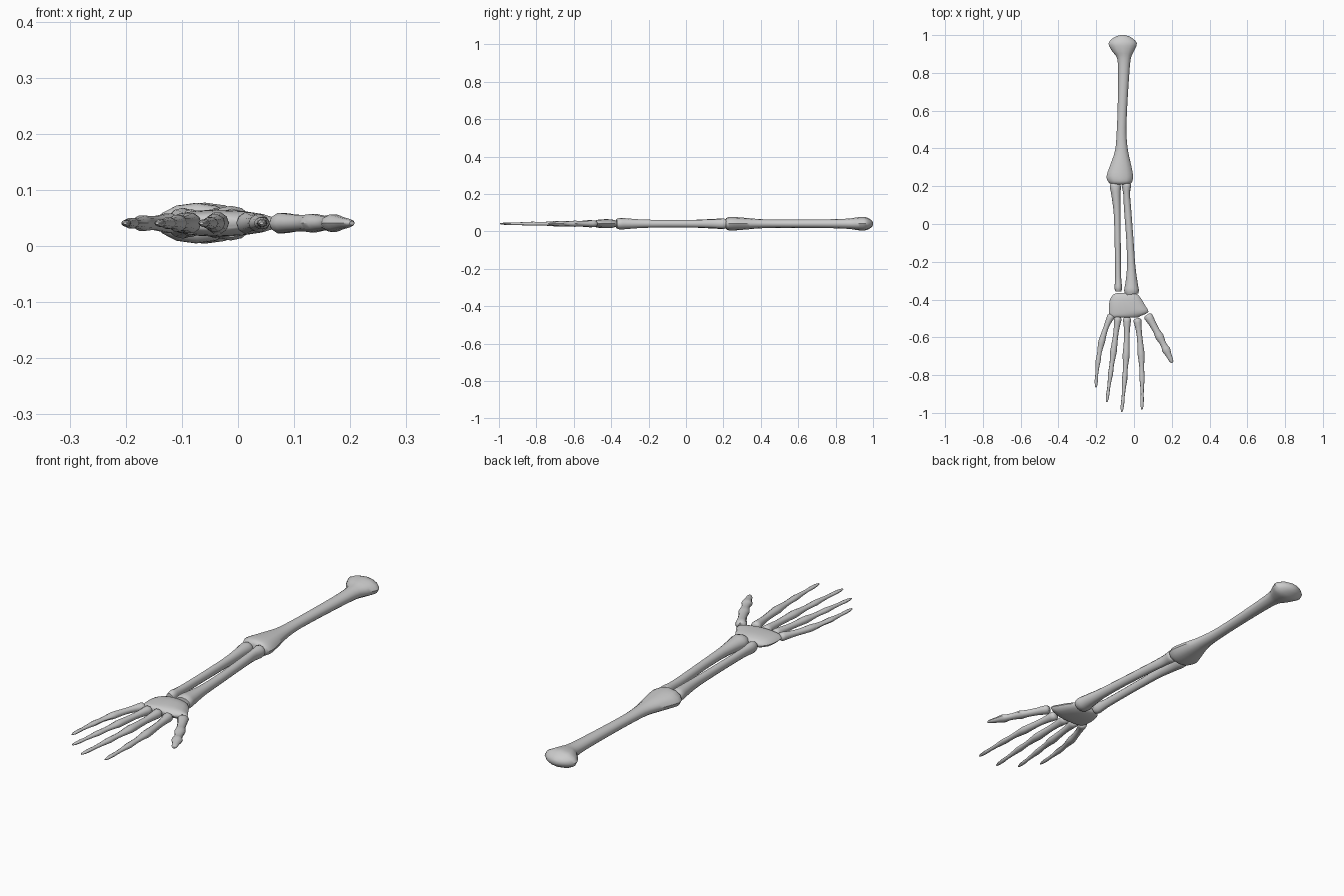
import bpy, bmesh, math
from mathutils import Vector

Z = 0.041


def loft(name, sections, sides=12, straight=False, smooth_rings=3):
    """Bone lofted from (x, y, half width, half height, [z]) sections."""
    secs = [tuple(s) + ((Z,) if len(s) == 4 else ()) for s in sections]
    # Catmull-Rom refinement between the given sections
    fine = []
    n = len(secs)
    for i in range(n - 1):
        p0, p1, p2, p3 = (secs[max(0, min(n - 1, i + k))] for k in (-1, 0, 1, 2))
        for j in range(smooth_rings):
            t = j / smooth_rings
            fine.append([0.5 * (2 * b + (c - a) * t + (2 * a - 5 * b + 4 * c - d) * t * t
                                + (3 * b - a - 3 * c + d) * t ** 3)
                         for a, b, c, d in zip(p0, p1, p2, p3)])
    fine.append(list(secs[-1]))
    bm = bmesh.new()
    rings = []
    for i, (x, y, w, h, z) in enumerate(fine):
        a, b = fine[max(0, i - 1)], fine[min(len(fine) - 1, i + 1)]
        d = Vector((b[0] - a[0], b[1] - a[1])).normalized()
        side = Vector((1, 0)) if straight else Vector((-d.y, d.x))
        ring = []
        for k in range(sides):
            t = 2 * math.pi * k / sides
            c = math.cos(t) * w
            ring.append(bm.verts.new((x + side.x * c, y + side.y * c, z + h * math.sin(t))))
        rings.append(ring)
    for r, s in zip(rings, rings[1:]):
        for k in range(sides):
            m = (k + 1) % sides
            bm.faces.new((r[k], r[m], s[m], s[k]))
    bm.faces.new(rings[0][::-1])
    bm.faces.new(rings[-1])
    bmesh.ops.recalc_face_normals(bm, faces=bm.faces)
    me = bpy.data.meshes.new(name)
    bm.to_mesh(me)
    bm.free()
    ob = bpy.data.objects.new(name, me)
    bpy.context.collection.objects.link(ob)
    bpy.context.view_layer.objects.active = ob
    ob.select_set(True)
    bpy.ops.object.shade_smooth_by_angle(angle=math.radians(45))
    ob.select_set(False)
    return ob


# Upper arm bone, head to elbow
loft("upper_arm_bone", [
    (-0.060, 1.000, 0.012, 0.008), (-0.060, 0.988, 0.045, 0.022),
    (-0.060, 0.957, 0.075, 0.036), (-0.058, 0.915, 0.058, 0.034),
    (-0.053, 0.875, 0.036, 0.028), (-0.055, 0.780, 0.029, 0.024),
    (-0.062, 0.600, 0.025, 0.022), (-0.066, 0.480, 0.026, 0.022),
    (-0.066, 0.390, 0.034, 0.025), (-0.070, 0.320, 0.053, 0.031),
    (-0.075, 0.255, 0.070, 0.036), (-0.073, 0.222, 0.062, 0.034),
    (-0.073, 0.210, 0.045, 0.022)], straight=True)

# Forearm bones
loft("forearm_bone_outer", [
    (-0.040, 0.217, 0.018, 0.018), (-0.040, 0.205, 0.025, 0.027),
    (-0.039, 0.160, 0.018, 0.024), (-0.034, 0.080, 0.019, 0.021),
    (-0.022, -0.080, 0.019, 0.020), (-0.015, -0.220, 0.022, 0.022),
    (-0.013, -0.310, 0.032, 0.028), (-0.013, -0.350, 0.039, 0.031),
    (-0.011, -0.372, 0.034, 0.025)])
loft("forearm_bone_inner", [
    (-0.099, 0.217, 0.020, 0.018), (-0.099, 0.200, 0.029, 0.027),
    (-0.095, 0.150, 0.024, 0.026), (-0.089, 0.050, 0.018, 0.021),
    (-0.086, -0.120, 0.016, 0.019), (-0.084, -0.280, 0.016, 0.020),
    (-0.083, -0.335, 0.020, 0.025), (-0.083, -0.357, 0.016, 0.018)])

# Wrist block
loft("wrist", [
    (-0.045, -0.366, 0.045, 0.008), (-0.045, -0.374, 0.065, 0.016),
    (-0.043, -0.400, 0.084, 0.023), (-0.036, -0.435, 0.097, 0.024),
    (-0.028, -0.466, 0.105, 0.022), (-0.046, -0.486, 0.083, 0.017),
    (-0.048, -0.494, 0.072, 0.009)], sides=16, straight=True, smooth_rings=2)

# Finger bones: start, middle and tip of a gently bent line
PROFILE = [(0, .55, .55), (.025, 1, 1), (.10, .85, .9), (.22, .68, .72), (.36, .78, .75),
           (.44, .88, .8), (.50, .78, .65), (.60, .58, .5), (.70, .68, .56), (.76, .52, .48),
           (.86, .38, .35), (.91, .44, .36), (.97, .36, .28), (1, .16, .12)]
FINGERS = {
    "little_finger": ((-0.118, -0.482), (-0.176, -0.645), (-0.201, -0.865), 0.020, 0.018),
    "ring_finger": ((-0.084, -0.492), (-0.112, -0.700), (-0.144, -0.943), 0.020, 0.019),
    "middle_finger": ((-0.037, -0.494), (-0.043, -0.720), (-0.065, -0.995), 0.021, 0.020),
    "index_finger": ((0.016, -0.500), (0.039, -0.715), (0.042, -0.982), 0.021, 0.020),
}


def finger(name, a, b, c, w, h, profile):
    a, b, c = Vector(a), Vector(b), Vector(c)
    ctrl = 2 * b - (a + c) / 2
    secs = []
    for t, kw, kh in profile:
        p = a * (1 - t) ** 2 + ctrl * 2 * t * (1 - t) + c * t * t
        secs.append((p.x, p.y, w * kw, h * kh))
    loft(name, secs, sides=10, smooth_rings=2)


for name, args in FINGERS.items():
    finger(name, *args, PROFILE)

# Thumb has fewer, thicker segments
finger("thumb", (0.070, -0.480), (0.137, -0.600), (0.203, -0.735), 0.024, 0.019,
       [(0, .6, .6), (.05, 1, 1), (.2, .8, .85), (.38, .75, .8), (.48, .95, .9),
        (.60, .70, .72), (.70, .75, .75), (.75, .95, .85), (.85, .65, .6), (.95, .5, .4), (1, .2, .2)])
